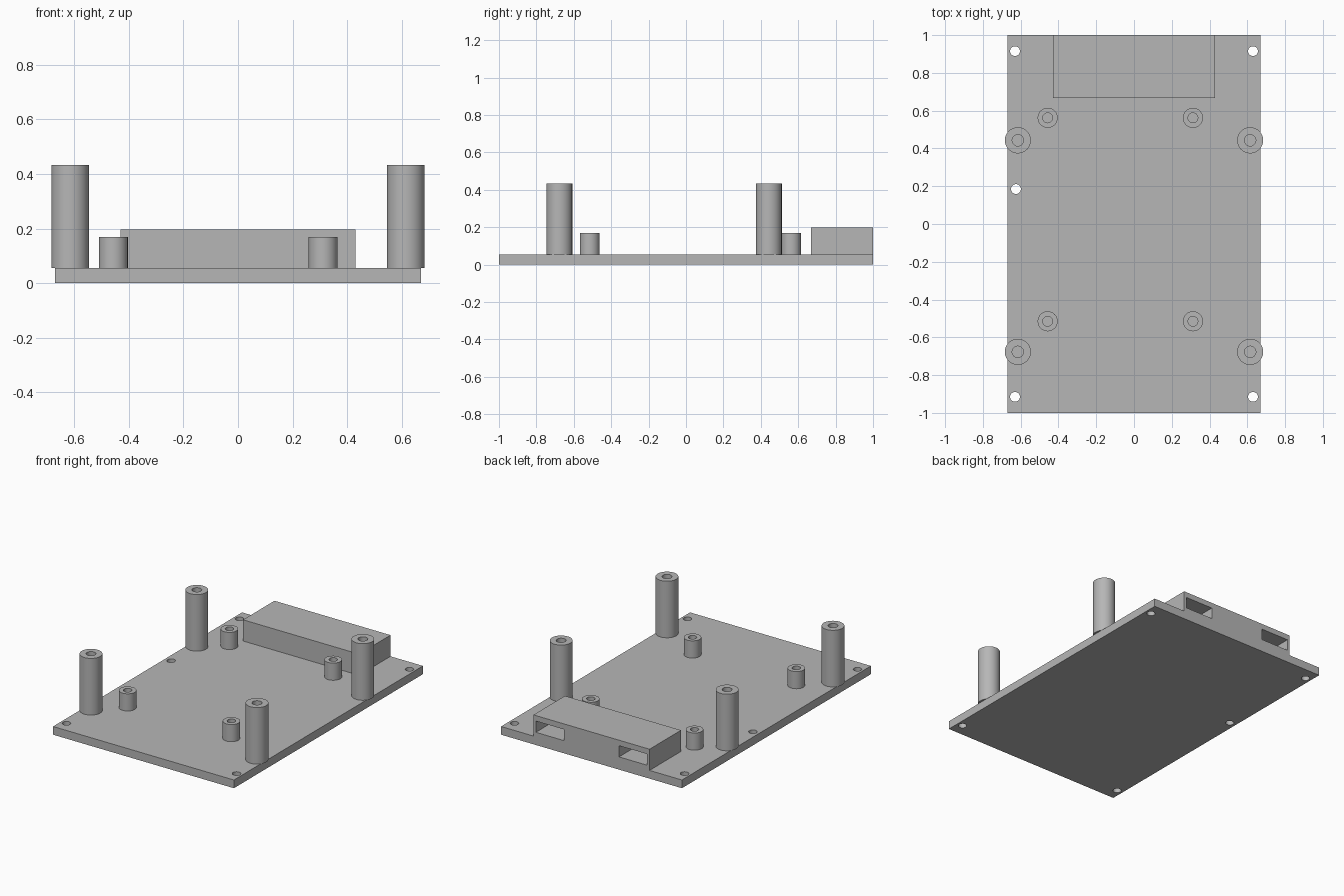
import bpy
import bmesh
import math
from mathutils import Matrix, Vector

cube = bpy.data.objects.get("Cube")
if cube:
    bpy.data.objects.remove(cube, do_unlink=True)

PLATE_TOP = 0.055

grey = bpy.data.materials.new("plain grey")
grey.use_nodes = True
colour = (0.47, 0.47, 0.47, 1)
grey.diffuse_color = colour
grey.node_tree.nodes["Principled BSDF"].inputs["Base Color"].default_value = colour


def finish(name, bm):
    """Turn a bmesh into a linked, coloured object."""
    bmesh.ops.recalc_face_normals(bm, faces=bm.faces)
    mesh = bpy.data.meshes.new(name)
    bm.to_mesh(mesh)
    bm.free()
    mesh.materials.append(grey)
    obj = bpy.data.objects.new(name, mesh)
    bpy.context.collection.objects.link(obj)
    return obj


def add_box(bm, low, high):
    low, high = Vector(low), Vector(high)
    matrix = Matrix.Translation((low + high) / 2) @ Matrix.Diagonal((high - low).to_4d())
    bmesh.ops.create_cube(bm, size=1, matrix=matrix)


def add_cylinder(bm, x, y, radius, bottom, top):
    bmesh.ops.create_cone(bm, cap_ends=True, segments=48, radius1=radius, radius2=radius,
                          depth=top - bottom,
                          matrix=Matrix.Translation((x, y, (bottom + top) / 2)))


def cut(obj, cutter_bm):
    """Subtract a cutter from an object, then discard the cutter."""
    cutter = finish("cutter", cutter_bm)
    cutter.hide_render = True
    mod = obj.modifiers.new("cut", 'BOOLEAN')
    mod.operation = 'DIFFERENCE'
    mod.solver = 'EXACT'
    mod.object = cutter
    select(obj)
    bpy.ops.object.modifier_apply(modifier=mod.name)
    bpy.data.objects.remove(cutter, do_unlink=True)


def select(obj):
    bpy.ops.object.select_all(action='DESELECT')
    obj.select_set(True)
    bpy.context.view_layer.objects.active = obj


def smooth(obj):
    select(obj)
    bpy.ops.object.shade_smooth_by_angle(angle=math.radians(30))


def standoff(name, x, y, radius, bore, top):
    """Hollow round post, lathed from its rectangular wall section."""
    bm = bmesh.new()
    section = [(bore, PLATE_TOP), (radius, PLATE_TOP), (radius, top), (bore, top)]
    verts = [bm.verts.new((x + r, y, z)) for r, z in section]
    edges = [bm.edges.new((verts[i - 1], verts[i])) for i in range(4)]
    bmesh.ops.spin(bm, geom=verts + edges, cent=(x, y, 0), axis=(0, 0, 1),
                   angle=math.tau, steps=48, use_merge=True)
    bmesh.ops.remove_doubles(bm, verts=bm.verts, dist=0.0005)
    smooth(finish(name, bm))


# Base plate with mounting holes
bm = bmesh.new()
add_box(bm, (-0.67, -1, 0), (0.67, 1, PLATE_TOP))
plate = finish("base_plate", bm)
holes = bmesh.new()
for x, y in [(-0.63, 0.915), (0.63, 0.915), (-0.63, -0.915), (0.63, -0.915), (-0.625, 0.185)]:
    add_cylinder(holes, x, y, 0.026, -0.1, 0.2)
cut(plate, holes)
smooth(plate)

# Connector housing with two port openings in the back
bm = bmesh.new()
add_box(bm, (-0.43, 0.667, PLATE_TOP), (0.43, 1, 0.197))
housing = finish("connector_housing", bm)
ports = bmesh.new()
for x in (-0.308, 0.308):
    add_box(ports, (x - 0.104, 0.7, 0.085), (x + 0.104, 1.1, 0.16))
cut(housing, ports)

# Tall corner posts and short inner posts
for end, tall_y, short_y in (("front", -0.677, -0.515), ("back", 0.443, 0.562)):
    for side, tall_x, short_x in (("right", -0.615, -0.457), ("left", 0.615, 0.312)):
        standoff(f"tall_post_{end}_{side}", tall_x, tall_y, 0.069, 0.03, 0.434)
        standoff(f"short_post_{end}_{side}", short_x, short_y, 0.053, 0.026, 0.17)
